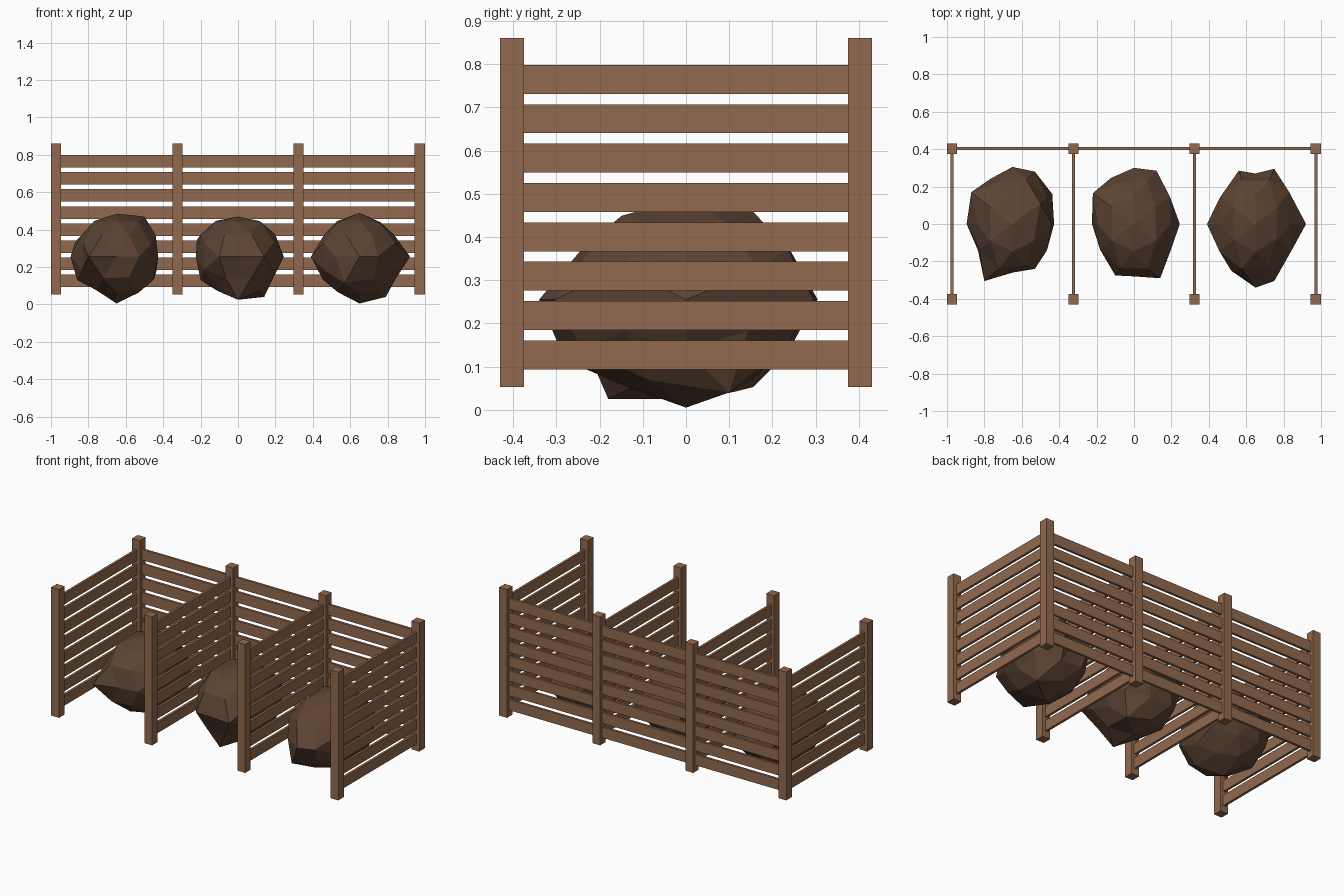
import bpy, bmesh, math, random
from mathutils import Vector, Matrix

if "Cube" in bpy.data.objects:
    bpy.data.objects.remove(bpy.data.objects["Cube"])


def material(name, rgb):
    m = bpy.data.materials.new(name)
    m.diffuse_color = (*rgb, 1)
    m.use_nodes = True
    m.node_tree.nodes["Principled BSDF"].inputs["Base Color"].default_value = m.diffuse_color
    return m


wood = material("brown wood", (0.285, 0.142, 0.077))
earth = material("dark brown stone", (0.108, 0.057, 0.034))


def finish(bm, name, mat):
    mesh = bpy.data.meshes.new(name)
    bm.to_mesh(mesh)
    bm.free()
    mesh.materials.append(mat)
    obj = bpy.data.objects.new(name, mesh)
    bpy.context.collection.objects.link(obj)
    return obj


def box(name, center, size):
    bm = bmesh.new()
    bmesh.ops.create_cube(bm, size=1, matrix=Matrix.Translation(center) @ Matrix.Diagonal((*size, 1)))
    return finish(bm, name, wood)


# Posts in two rows of four
POST, Y = 0.055, 0.403
XS = (-0.9725, -0.324, 0.324, 0.9725)
for i, x in enumerate(XS):
    for side, y in (("front", -Y), ("back", Y)):
        box(f"{side}_post_{i + 1}", (x, y, 0.457), (POST, POST, 0.808))

# Eight rows of slats: back wall in three bays, four dividing walls
for row in range(8):
    z = 0.127 + row * 0.0911
    for i, x in enumerate(XS):
        box(f"divider_{i + 1}_slat_{row + 1}", (x, 0, z), (0.015, 2 * Y - POST + 0.004, 0.067))
    for i in range(3):
        mid, span = (XS[i] + XS[i + 1]) / 2, XS[i + 1] - XS[i]
        box(f"back_{i + 1}_slat_{row + 1}", (mid, Y, z), (span - POST + 0.004, 0.015, 0.067))


def boulder(name, x, bumps, seed):
    """Faceted, stretched icosphere; the corner nearest each bump is moved onto it."""
    rng = random.Random(seed)
    scale = Vector((0.23, 0.285, 0.23))
    bm = bmesh.new()
    bmesh.ops.create_icosphere(bm, subdivisions=2, radius=1)
    # turn so that edge midpoints lie on the axes, with the top edge along y
    turn = Matrix.Rotation(math.pi / 2, 3, "Z") @ Matrix.Rotation(-math.radians(31.717), 3, "Y")
    for v in bm.verts:
        v.co = (turn @ v.co) * scale * rng.uniform(0.95, 1.04)
    free = list(bm.verts)
    for b in map(Vector, bumps):
        v = min(free, key=lambda v: v.co.normalized().angle(b))
        v.co = b
        free.remove(v)
    bmesh.ops.translate(bm, verts=bm.verts, vec=(x, 0, 0.255))
    bmesh.ops.recalc_face_normals(bm, faces=bm.faces)
    finish(bm, name, earth)


# One boulder in each bay
boulder("left_boulder", -0.65, [
    (-0.245, 0, 0), (-0.21, 0, -0.125), (0, 0, 0.23), (0.15, 0.11, 0.215), (0, 0, -0.25),
    (0.21, 0, 0.115), (-0.15, -0.305, 0), (0.12, -0.24, 0), (0, 0.305, 0), (0.12, 0.28, 0),
    (-0.22, 0.17, 0.08), (0.213, 0.16, -0.08), (0, -0.26, 0)], 1)
boulder("middle_boulder", 0, [
    (-0.225, 0, 0), (0.245, 0, 0), (0, 0, 0.215), (0, 0, -0.23), (0, -0.18, -0.23),
    (0.14, 0.105, -0.215), (-0.22, 0.165, 0.09), (0, 0.30, 0), (0.12, 0.285, 0),
    (0.14, -0.29, 0), (-0.1, -0.275, 0), (0, -0.28, 0)], 2)
boulder("right_boulder", 0.65, [
    (0.27, 0, 0), (-0.26, 0, 0), (0, 0, 0.235), (0, 0, -0.25), (0.14, 0.1, -0.215),
    (-0.08, -0.28, -0.14), (0, -0.34, 0), (0.1, -0.305, 0), (-0.13, -0.25, 0),
    (-0.09, 0.285, 0), (0.1, 0.295, 0), (0, 0.27, 0), (0.18, 0.17, 0.07)], 3)
